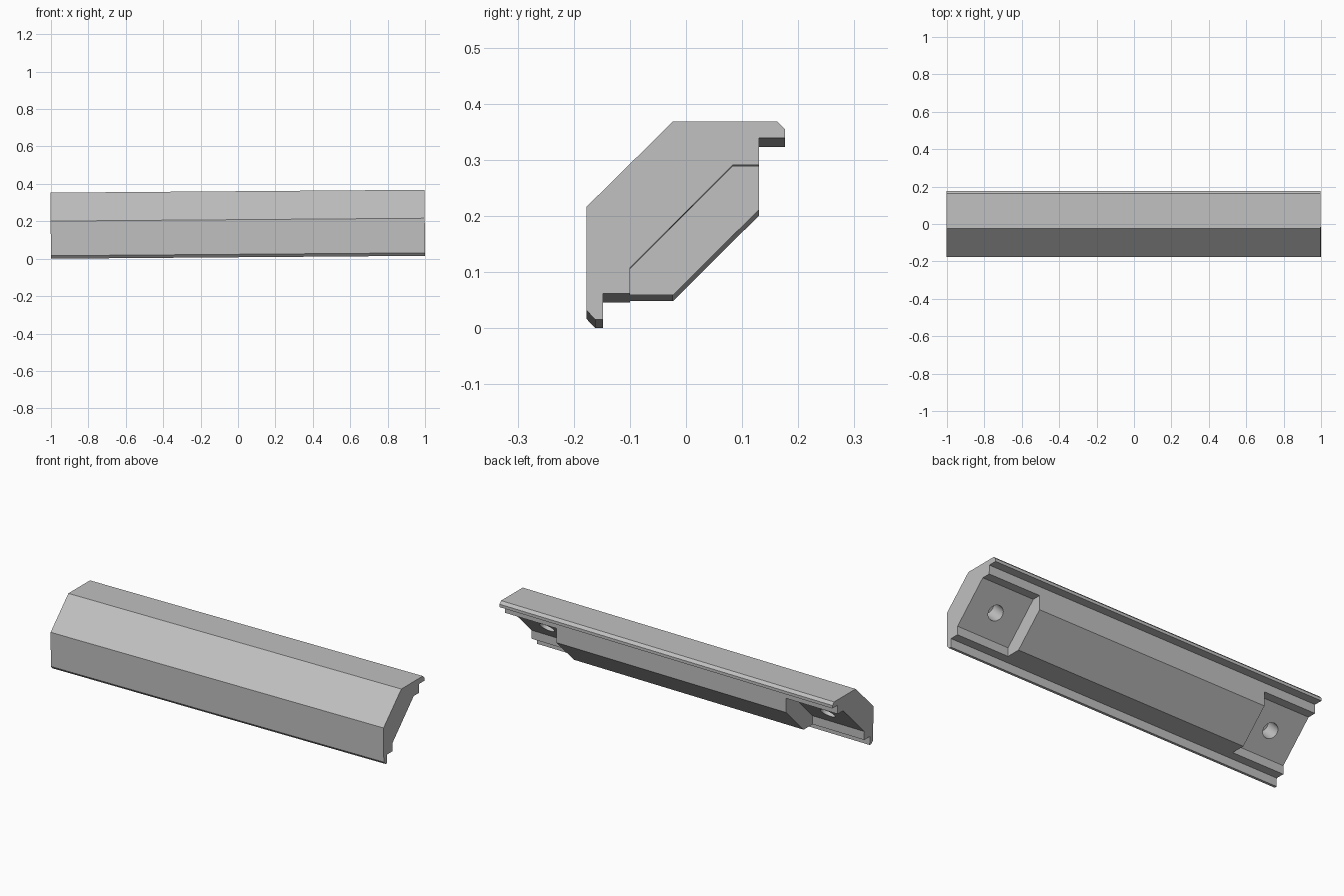
import bpy, bmesh, math
from mathutils import Matrix, Vector

if "Cube" in bpy.data.objects:
    bpy.data.objects.remove(bpy.data.objects["Cube"])

grey = bpy.data.materials.new("light grey")
grey.use_nodes = True
colour = (0.53, 0.53, 0.53, 1)
grey.diffuse_color = colour
grey.node_tree.nodes["Principled BSDF"].inputs["Base Color"].default_value = colour


def make_object(name, bm):
    bmesh.ops.recalc_face_normals(bm, faces=bm.faces)
    mesh = bpy.data.meshes.new(name)
    bm.to_mesh(mesh)
    bm.free()
    mesh.materials.append(grey)
    obj = bpy.data.objects.new(name, mesh)
    bpy.context.collection.objects.link(obj)
    return obj


def prism(name, profile, x0, x1):
    """Extrude a (y, z) profile from x0 to x1."""
    bm = bmesh.new()
    face = bm.faces.new([bm.verts.new((x0, y, z)) for y, z in profile])
    new = bmesh.ops.extrude_face_region(bm, geom=[face])["geom"]
    verts = [v for v in new if isinstance(v, bmesh.types.BMVert)]
    bmesh.ops.translate(bm, verts=verts, vec=(x1 - x0, 0, 0))
    return make_object(name, bm)


def cylinder(name, centre, axis, radius, length):
    bm = bmesh.new()
    turn = axis.to_track_quat("Z", "Y").to_matrix().to_4x4()
    bmesh.ops.create_cone(bm, cap_ends=True, segments=32, radius1=radius,
                          radius2=radius, depth=length,
                          matrix=Matrix.Translation(centre) @ turn)
    return make_object(name, bm)


# Rail body: bevelled front, two lips and a solid core at the back
body = prism("rail_body", [
    (-0.177, 0.22), (-0.023, 0.372), (0.162, 0.372), (0.176, 0.358),
    (0.176, 0.342), (0.13, 0.342), (0.13, 0.217), (-0.023, 0.065),
    (-0.148, 0.065), (-0.148, 0.019), (-0.162, 0.019), (-0.177, 0.035)], -1, 1)

# Mounting recess and blind screw hole at each end
recess = [(-0.10, 0.03), (-0.10, 0.111), (0.083, 0.294), (0.2, 0.294), (0.2, 0.03)]
inward = Vector((0, -1, 1)).normalized()
cutters = []
for side, label in ((1, "left"), (-1, "right")):
    cutters.append(prism(label + "_recess_cutter", recess, side * 0.69, side * 1.1))
    cutters.append(cylinder(label + "_hole_cutter",
                            Vector((side * 0.843, -0.009, 0.202)) + inward * 0.03,
                            inward, 0.04, 0.14))

bpy.context.view_layer.objects.active = body
body.select_set(True)
for cutter in cutters:
    mod = body.modifiers.new("cut", "BOOLEAN")
    mod.operation = "DIFFERENCE"
    mod.solver = "EXACT"
    mod.object = cutter
    bpy.ops.object.modifier_apply(modifier=mod.name)
    bpy.data.objects.remove(cutter)

# The rail leans slightly, with its left end higher
tilt = Matrix.Rotation(-0.0077, 4, "Y")
body.data.transform(Matrix.Translation((0, 0, -0.0113)) @ tilt)
bpy.ops.object.shade_smooth_by_angle(angle=math.radians(25))
